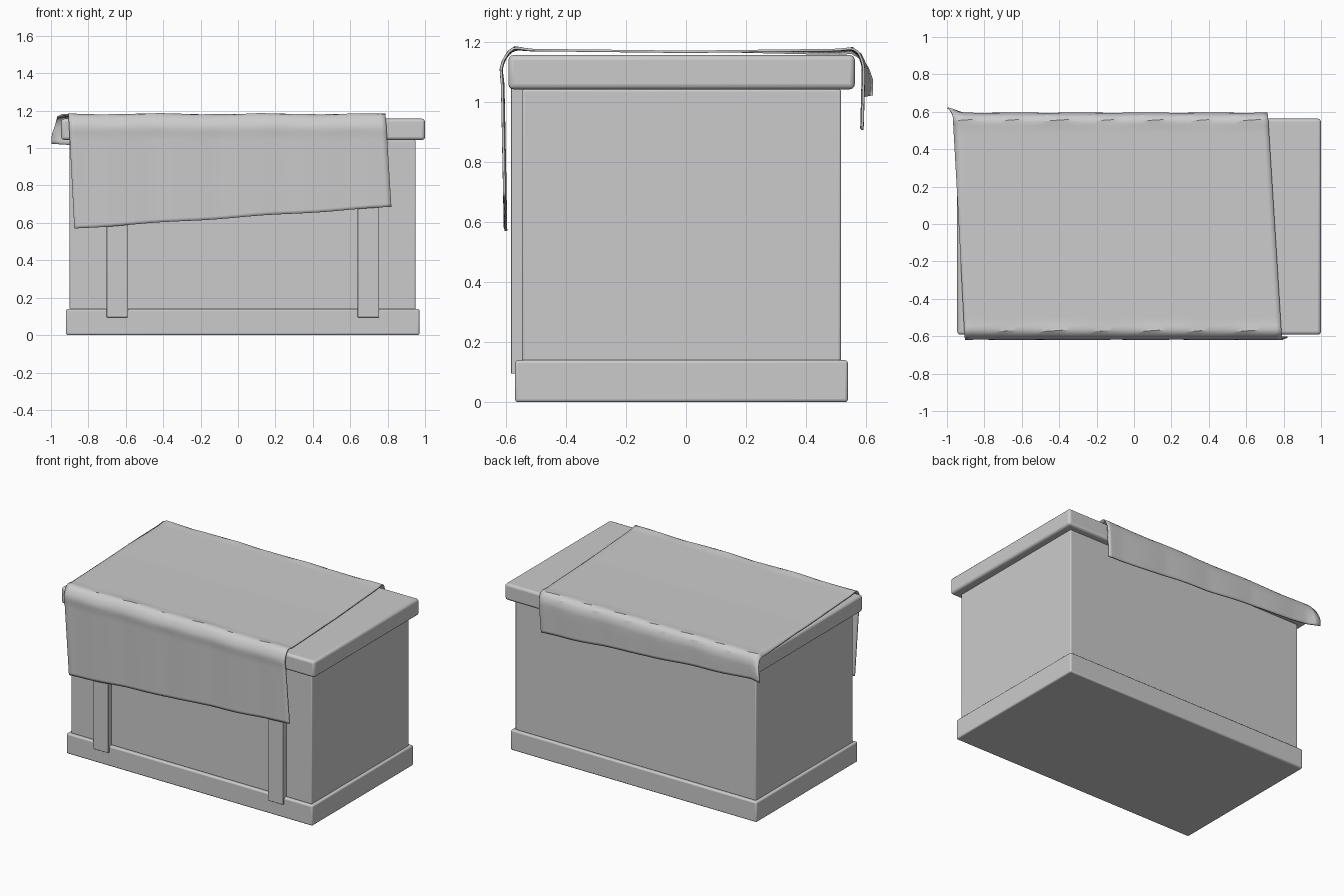
import bpy, bmesh, math
from mathutils import Vector

if "Cube" in bpy.data.objects:
    bpy.data.objects.remove(bpy.data.objects["Cube"])


def box(name, x, y, z, bevel):
    bpy.ops.mesh.primitive_cube_add(size=1, location=((x[0]+x[1])/2, (y[0]+y[1])/2, (z[0]+z[1])/2))
    ob = bpy.context.object
    ob.name = name
    ob.scale = (x[1]-x[0], y[1]-y[0], z[1]-z[0])
    bpy.ops.object.transform_apply(location=False, rotation=False, scale=True)
    m = ob.modifiers.new("bevel", 'BEVEL')
    m.width, m.segments = bevel, 3
    bpy.ops.object.shade_smooth_by_angle()
    return ob


# Chest: plinth, body, lid and the two front straps
box("base", (-0.92, 0.97), (-0.57, 0.54), (0, 0.14), 0.01)
box("body", (-0.90, 0.95), (-0.547, 0.517), (0.135, 1.043), 0.008)
box("lid", (-0.945, 1.0), (-0.592, 0.563), (1.043, 1.157), 0.017)
for side, x in (("left", -0.645), ("right", 0.697)):
    box("strap_" + side, (x-0.057, x+0.057), (-0.583, -0.53), (0.095, 1.05), 0.003)

# Cloth: the cross-section it follows over the lid, front to back (y, z)
path = [Vector(p) for p in (
    (-0.598, 0.5), (-0.609, 1.06), (-0.615, 1.11), (-0.609, 1.135), (-0.592, 1.165),
    (-0.57, 1.180), (-0.52, 1.174), (0, 1.168), (0.5, 1.174), (0.555, 1.178),
    (0.578, 1.160), (0.59, 1.12), (0.583, 0.85))]
dist = [0.0]
for a, b in zip(path, path[1:]):
    dist.append(dist[-1] + (b-a).length)


def along(t):
    i = 0
    while i < len(path)-2 and dist[i+1] < t:
        i += 1
    return path[i].lerp(path[i+1], (t-dist[i]) / (dist[i+1]-dist[i]))


# Skewed rectangle of cloth, given as (x, distance along the path) corners
FL, FR = Vector((-0.875, 0.07)), Vector((0.82, 0.185))
BR, BL = Vector((0.70, dist[-1]-0.055)), Vector((-0.975, dist[-1]-0.17))
NU, NV = 60, 110
bm = bmesh.new()
grid = []
for j in range(NV+1):
    row = []
    for i in range(NU+1):
        u, v = i/NU, j/NV
        x, t = FL.lerp(FR, u).lerp(BL.lerp(BR, u), v)
        p = along(t)
        y, z = p.x, p.y
        hang = min(1, max(0, (1.17-z)/0.1))
        edge = math.exp(-((abs(y)-0.58)/0.04)**2)
        y += math.copysign(0.004*hang*math.sin(9*x + 1), y)
        z += 0.003*edge*math.sin(11*x)
        # overhang beyond the lid sags, and the back left corner flares
        z -= max(0, -0.945-x) * 0.7 * (1-hang)
        flare = max(0, 1-u/0.035) * hang * (y > 0)
        x -= 0.022*flare
        y += 0.028*flare
        row.append(bm.verts.new((x, y, z)))
    grid.append(row)
for r0, r1 in zip(grid, grid[1:]):
    for i in range(NU):
        bm.faces.new((r0[i], r0[i+1], r1[i+1], r1[i]))
me = bpy.data.meshes.new("cloth")
bm.to_mesh(me)
bm.free()
cloth = bpy.data.objects.new("cloth", me)
bpy.context.collection.objects.link(cloth)
m = cloth.modifiers.new("thickness", 'SOLIDIFY')
m.thickness, m.offset = 0.008, 0
bpy.ops.object.select_all(action='DESELECT')
cloth.select_set(True)
bpy.context.view_layer.objects.active = cloth
bpy.ops.object.shade_smooth_by_angle()
